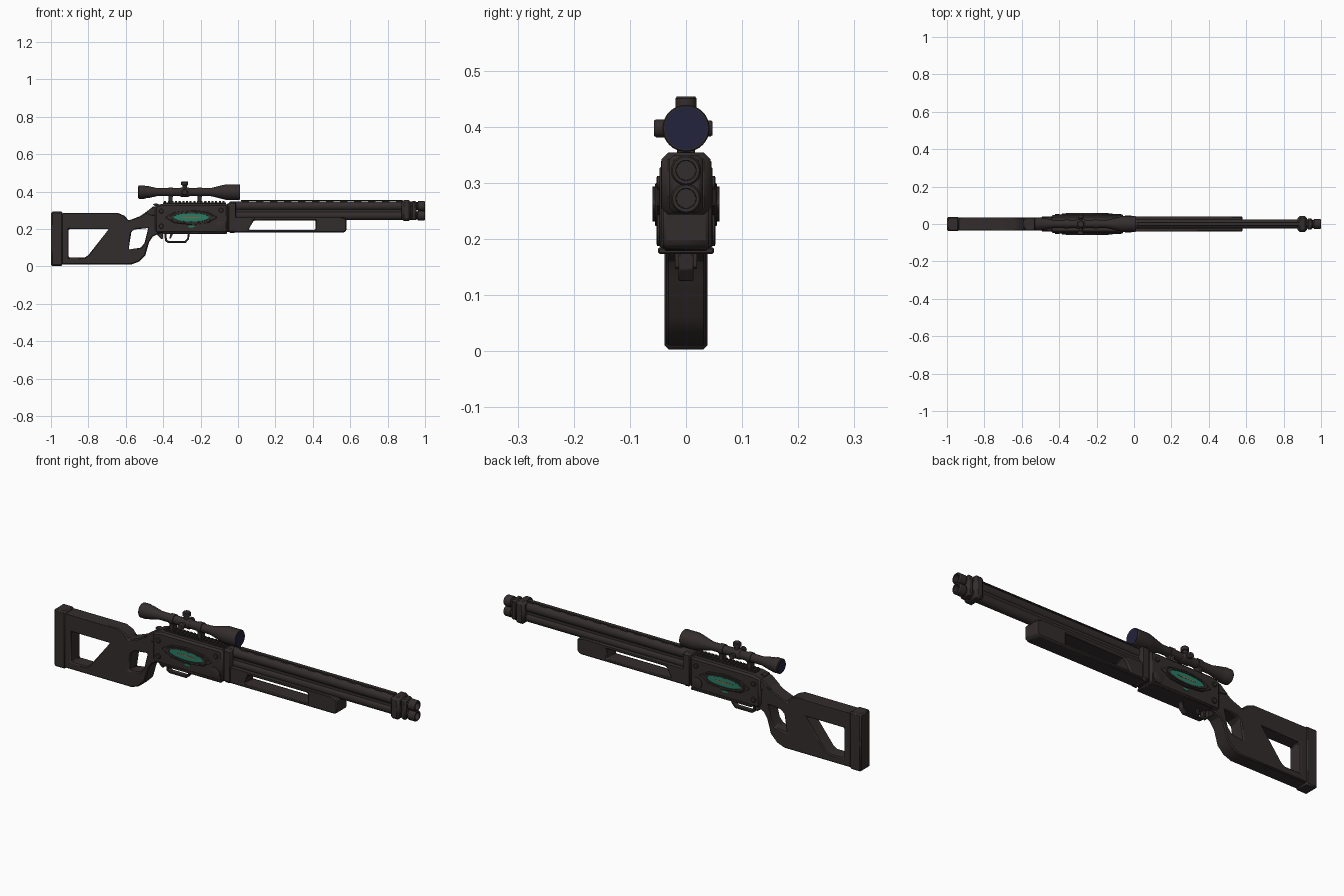
import bpy, bmesh, math
from mathutils import Vector, Matrix

cube = bpy.data.objects.get("Cube")
if cube:
    bpy.data.objects.remove(cube, do_unlink=True)


def material(name, colour):
    m = bpy.data.materials.new(name)
    m.use_nodes = True
    m.diffuse_color = (*colour, 1)
    bsdf = next(n for n in m.node_tree.nodes if n.type == 'BSDF_PRINCIPLED')
    bsdf.inputs["Base Color"].default_value = (*colour, 1)
    return m


BODY = material("dark brown metal", (0.034, 0.026, 0.026))
GREEN = material("green inlay", (0.02, 0.2, 0.13))
LENS = material("dark blue glass", (0.017, 0.017, 0.045))
COPPER = material("copper inlay", (0.3, 0.12, 0.06))


def finish(name, bm, mat, bevel=0.0, segments=1):
    bmesh.ops.remove_doubles(bm, verts=bm.verts, dist=0.00005)
    bmesh.ops.recalc_face_normals(bm, faces=bm.faces)
    mesh = bpy.data.meshes.new(name)
    bm.to_mesh(mesh)
    bm.free()
    mesh.materials.clear()
    mesh.materials.append(mat)
    ob = bpy.data.objects.new(name, mesh)
    bpy.context.scene.collection.objects.link(ob)
    if bevel:
        mod = ob.modifiers.new("Bevel", 'BEVEL')
        mod.width, mod.segments = bevel, segments
        mod.limit_method, mod.angle_limit = 'ANGLE', math.radians(35)
    bpy.ops.object.select_all(action='DESELECT')
    ob.select_set(True)
    bpy.context.view_layer.objects.active = ob
    bpy.ops.object.shade_smooth_by_angle(angle=math.radians(30))
    return ob


def box(name, x, y, z, mat=BODY, bevel=0.003):
    bm = bmesh.new()
    bmesh.ops.create_cube(bm, size=1)
    for v in bm.verts:
        v.co = Vector([(a + b) / 2 + c * (b - a) for (a, b), c in zip((x, y, z), v.co)])
    return finish(name, bm, mat, bevel)


# side outline (x, z) with optional holes, extruded to both sides of y
def slab(name, loops, half, y=0, mat=BODY, bevel=0.005):
    curve = bpy.data.curves.new(name, 'CURVE')
    curve.dimensions, curve.fill_mode, curve.extrude = '2D', 'BOTH', half
    for loop in loops:
        s = curve.splines.new('POLY')
        s.points.add(len(loop) - 1)
        s.use_cyclic_u = True
        for p, (px, pz) in zip(s.points, loop):
            p.co = (px, pz, 0, 1)
    helper = bpy.data.objects.new("helper", curve)
    bpy.context.scene.collection.objects.link(helper)
    deps = bpy.context.evaluated_depsgraph_get()
    mesh = bpy.data.meshes.new_from_object(helper.evaluated_get(deps))
    bm = bmesh.new()
    bm.from_mesh(mesh)
    bm.transform(Matrix.Translation((0, y, 0)) @ Matrix.Rotation(math.pi / 2, 4, 'X'))
    bpy.data.objects.remove(helper)
    bpy.data.curves.remove(curve)
    bpy.data.meshes.remove(mesh)
    return finish(name, bm, mat, bevel)


# turned part: (distance along axis, radius) profile
def lathe(name, profile, origin, axis='X', mat=BODY, sides=24):
    bm = bmesh.new()
    rings = []
    for d, r in profile:
        ring = []
        for i in range(sides):
            a = math.tau * i / sides
            c, s = r * math.cos(a), r * math.sin(a)
            co = {'X': (d, c, s), 'Y': (c, d, s), 'Z': (c, s, d)}[axis]
            ring.append(bm.verts.new(Vector(co) + Vector(origin)))
        rings.append(ring)
    for a, b in zip(rings, rings[1:]):
        for i in range(sides):
            j = (i + 1) % sides
            bm.faces.new((a[i], a[j], b[j], b[i]))
    bm.faces.new(rings[0])
    bm.faces.new(rings[-1])
    return finish(name, bm, mat)


def ellipse(cx, cz, rx, rz, n=32):
    return [(cx + rx * math.cos(math.tau * i / n), cz + rz * math.sin(math.tau * i / n)) for i in range(n)]


# stock with its two openings
slab("stock", [
    [(-0.94, 0.01), (-0.57, 0.01), (-0.53, 0.025), (-0.495, 0.06), (-0.475, 0.13), (-0.455, 0.16), (-0.4, 0.185),
     (-0.42, 0.32), (-0.455, 0.315), (-0.525, 0.268), (-0.585, 0.245), (-0.605, 0.27), (-0.64, 0.285), (-0.94, 0.285)],
    [(-0.905, 0.2), (-0.69, 0.2), (-0.8, 0.06), (-0.82, 0.047), (-0.905, 0.047)],
    [(-0.57, 0.185), (-0.555, 0.197), (-0.48, 0.205), (-0.5, 0.125), (-0.52, 0.1), (-0.585, 0.09)]], 0.036)
box("butt_pad", (-1, -0.937), (-0.038, 0.038), (0.003, 0.292), bevel=0.007)
slab("wrist_collar", [[(-0.5, 0.283), (-0.455, 0.32), (-0.4, 0.325), (-0.4, 0.27), (-0.45, 0.27)]], 0.04)
slab("hammer", [[(-0.43, 0.31), (-0.455, 0.333), (-0.435, 0.337), (-0.4, 0.32)]], 0.012, bevel=0.002)

# receiver
slab("receiver", [[(-0.445, 0.19), (-0.43, 0.178), (-0.055, 0.178), (-0.055, 0.335), (-0.4, 0.335), (-0.445, 0.325)]],
     0.047, bevel=0.009)
box("receiver_floor", (-0.4, -0.06), (-0.05, 0.05), (0.173, 0.185))
slab("front_collar", [[(-0.05, 0.178), (-0.012, 0.178), (-0.012, 0.348), (-0.05, 0.348)]], 0.045, bevel=0.009)
box("receiver_joint", (-0.06, -0.04), (-0.038, 0.038), (0.185, 0.335))

# side plates, inlays and pins on both sides
for side, label in ((1, "left"), (-1, "right")):
    lozenge = [(-0.39, 0.262), (-0.34, 0.29), (-0.25, 0.3), (-0.16, 0.29), (-0.11, 0.262),
               (-0.16, 0.232), (-0.25, 0.222), (-0.34, 0.232)]
    slab(label + "_side_plate", [lozenge], 0.005, side * 0.05, bevel=0.003)
    slab(label + "_inlay_rim", [ellipse(-0.25, 0.262, 0.115, 0.031), ellipse(-0.25, 0.262, 0.095, 0.023)],
         0.003, side * 0.057, bevel=0.001)
    slab(label + "_green_inlay", [ellipse(-0.25, 0.262, 0.095, 0.022)], 0.001, side * 0.0555, GREEN, 0)
    slab(label + "_inlay_core", [ellipse(-0.25, 0.262, 0.055, 0.003)], 0.001, side * 0.0565, COPPER, 0)
    slab(label + "_lower_inlay", [ellipse(-0.25, 0.213, 0.018, 0.005, 16)], 0.001, side * 0.0475, GREEN, 0)
    for x, z, r in ((-0.095, 0.215, 0.028), (-0.41, 0.215, 0.013), (-0.41, 0.295, 0.012), (-0.09, 0.3, 0.012)):
        lathe(label + "_pin", [(side * 0.04, r), (side * 0.051, r), (side * 0.053, r * 0.8)], (x, 0, z), 'Y')

# trigger guard and trigger
slab("trigger_guard", [[(-0.395, 0.178), (-0.39, 0.135), (-0.375, 0.125), (-0.28, 0.125), (-0.262, 0.145), (-0.258, 0.178)],
                       [(-0.383, 0.174), (-0.38, 0.142), (-0.37, 0.135), (-0.285, 0.135), (-0.272, 0.148), (-0.268, 0.174)]],
     0.013, bevel=0.002)
slab("trigger", [[(-0.36, 0.178), (-0.368, 0.15), (-0.36, 0.148), (-0.345, 0.178)]], 0.006, bevel=0.001)
slab("grip_tang", [[(-0.45, 0.185), (-0.41, 0.145), (-0.4, 0.15), (-0.4, 0.185)]], 0.02, bevel=0.002)

# stacked barrels with muzzle tips
for z, label in ((0.322, "upper"), (0.272, "lower")):
    lathe(label + "_barrel", [(-0.02, 0.0245), (0.95, 0.0245), (0.953, 0.021), (0.96, 0.021), (0.963, 0.027),
                              (0.995, 0.027), (1, 0.024), (1, 0.018), (0.96, 0.017)], (0, 0, z))
box("barrel_web", (-0.02, 0.9), (-0.016, 0.016), (0.275, 0.32))
box("muzzle_clamp", (0.875, 0.925), (-0.044, 0.044), (0.243, 0.354), bevel=0.012)
box("muzzle_band", (0.925, 0.955), (-0.03, 0.03), (0.247, 0.349), bevel=0.008)

# ventilated top rib
box("rib_strip", (0.015, 0.88), (-0.01, 0.01), (0.35, 0.355), bevel=0.001)
for i in range(12):
    x = 0.02 + i * 0.075
    box("rib_post", (x, x + 0.04), (-0.008, 0.008), (0.338, 0.352), bevel=0)

# pump fore-end with its opening
slab("fore_end", [[(-0.03, 0.18), (0.565, 0.18), (0.58, 0.192), (0.58, 0.255), (0.56, 0.262), (-0.03, 0.262)],
                  [(0.055, 0.195), (0.415, 0.195), (0.415, 0.246), (0.085, 0.246)]], 0.041, bevel=0.006)

# toothed scope rail
box("scope_rail", (-0.4, -0.065), (-0.018, 0.018), (0.33, 0.342), bevel=0.001)
for i in range(17):
    x = -0.395 + i * 0.0195
    box("rail_tooth", (x, x + 0.011), (-0.02, 0.02), (0.338, 0.349), bevel=0.001)

# scope tube, turrets, mounts and glass
SZ = 0.397
lathe("scope_tube", [(-0.533, 0.033), (-0.53, 0.036), (-0.5, 0.036), (-0.494, 0.033), (-0.48, 0.032), (-0.43, 0.021),
                     (-0.15, 0.021), (-0.135, 0.024), (-0.075, 0.039), (-0.06, 0.042), (0.007, 0.042), (0.01, 0.04)],
      (0, 0, SZ), sides=32)
lathe("front_lens", [(0.009, 0.038), (0.0115, 0.038)], (0, 0, SZ), mat=LENS, sides=32)
lathe("rear_lens", [(-0.5345, 0.031), (-0.532, 0.031)], (0, 0, SZ), mat=LENS, sides=32)
lathe("turret_saddle", [(-0.31, 0.022), (-0.305, 0.025), (-0.265, 0.025), (-0.26, 0.022)], (0, 0, SZ))
knob = [(0.015, 0.013), (0.036, 0.013), (0.038, 0.019), (0.053, 0.019), (0.057, 0.016)]
lathe("top_turret", knob, (-0.285, 0, SZ), 'Z')
lathe("right_turret", [(-d, r * 0.85) for d, r in knob], (-0.285, 0, SZ), 'Y')
lathe("left_turret", [(d * 0.83, r * 0.75) for d, r in knob], (-0.285, 0, SZ), 'Y')
for x, label in ((-0.36, "rear"), (-0.205, "front")):
    lathe(label + "_scope_ring", [(-0.012, 0.025), (0.012, 0.025)], (x, 0, SZ))
    box(label + "_scope_mount", (x - 0.011, x + 0.011), (-0.016, 0.016), (0.34, 0.38), bevel=0.002)
